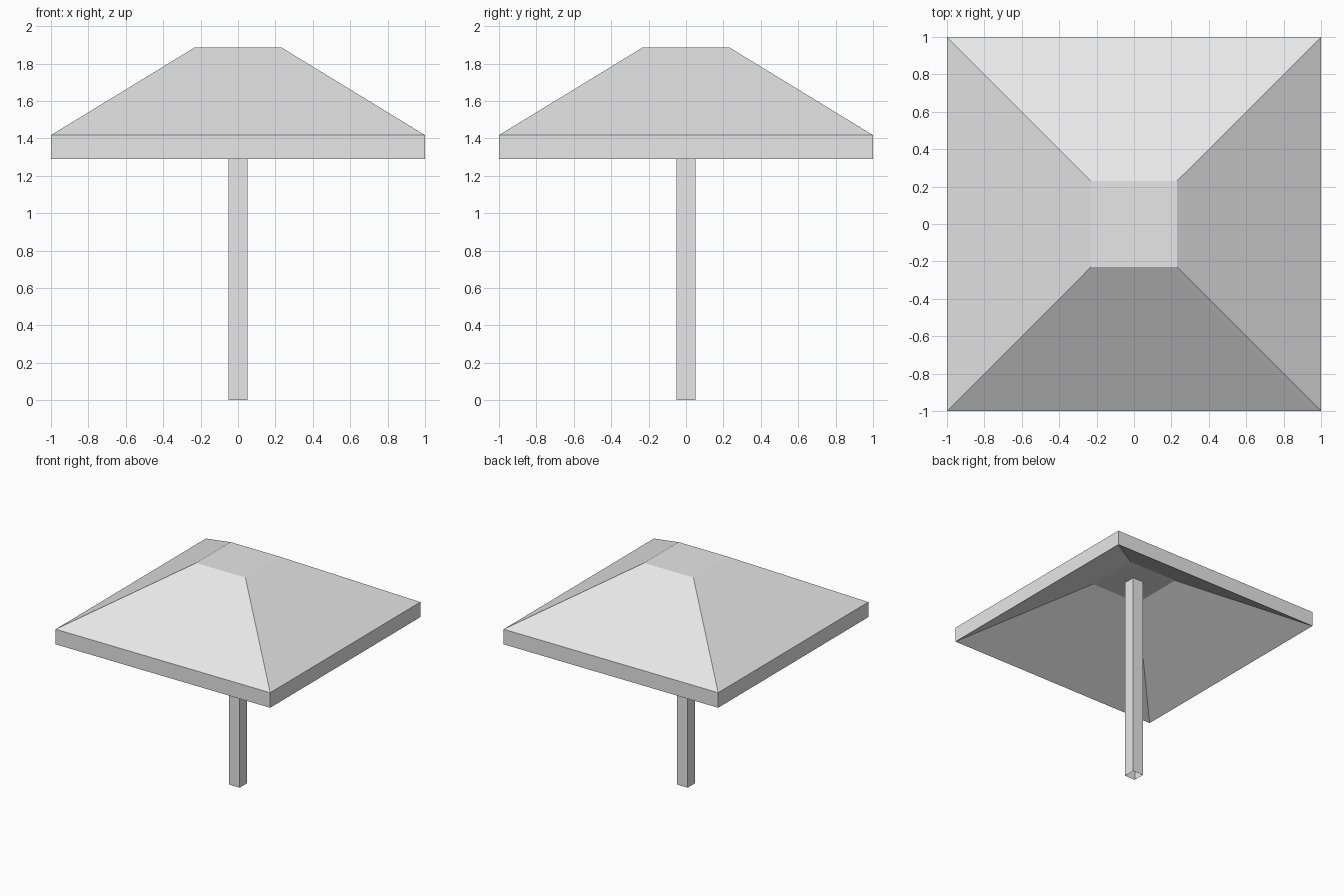
import bpy
import bmesh

cube = bpy.data.objects.get("Cube")
if cube:
    bpy.data.objects.remove(cube, do_unlink=True)

grey = bpy.data.materials.new("plain_grey")
grey.use_nodes = True
colour = (0.8, 0.8, 0.8, 1)
grey.diffuse_color = colour
grey.node_tree.nodes["Principled BSDF"].inputs["Base Color"].default_value = colour

RIM, CROWN, POST = 1.0, 0.23, 0.05
EAVE, RIM_HEIGHT, RISE = 1.29, 0.127, 0.47


def square_loft(name, rings, cap_first=False, cap_last=False):
    """Skin a stack of squares, given as (half width, height)."""
    bm = bmesh.new()
    corners = [(-1, -1), (1, -1), (1, 1), (-1, 1)]
    loops = [[bm.verts.new((x * w, y * w, z)) for x, y in corners] for w, z in rings]
    for low, high in zip(loops, loops[1:]):
        for i in range(4):
            j = (i + 1) % 4
            bm.faces.new((low[i], low[j], high[j], high[i]))
    if cap_first:
        bm.faces.new(loops[0][::-1])
    if cap_last:
        bm.faces.new(loops[-1])
    mesh = bpy.data.meshes.new(name)
    bm.to_mesh(mesh)
    bm.free()
    mesh.materials.append(grey)
    obj = bpy.data.objects.new(name, mesh)
    bpy.context.collection.objects.link(obj)
    return obj


# Canopy: hollow underside, vertical rim, sloped roof and flat crown
square_loft("canopy", [
    (CROWN, EAVE + RISE),
    (RIM, EAVE),
    (RIM, EAVE + RIM_HEIGHT),
    (CROWN, EAVE + RIM_HEIGHT + RISE),
], cap_first=True, cap_last=True)

# Post: open square tube up to the canopy ceiling
square_loft("post", [(POST, 0), (POST, EAVE + RISE)])
